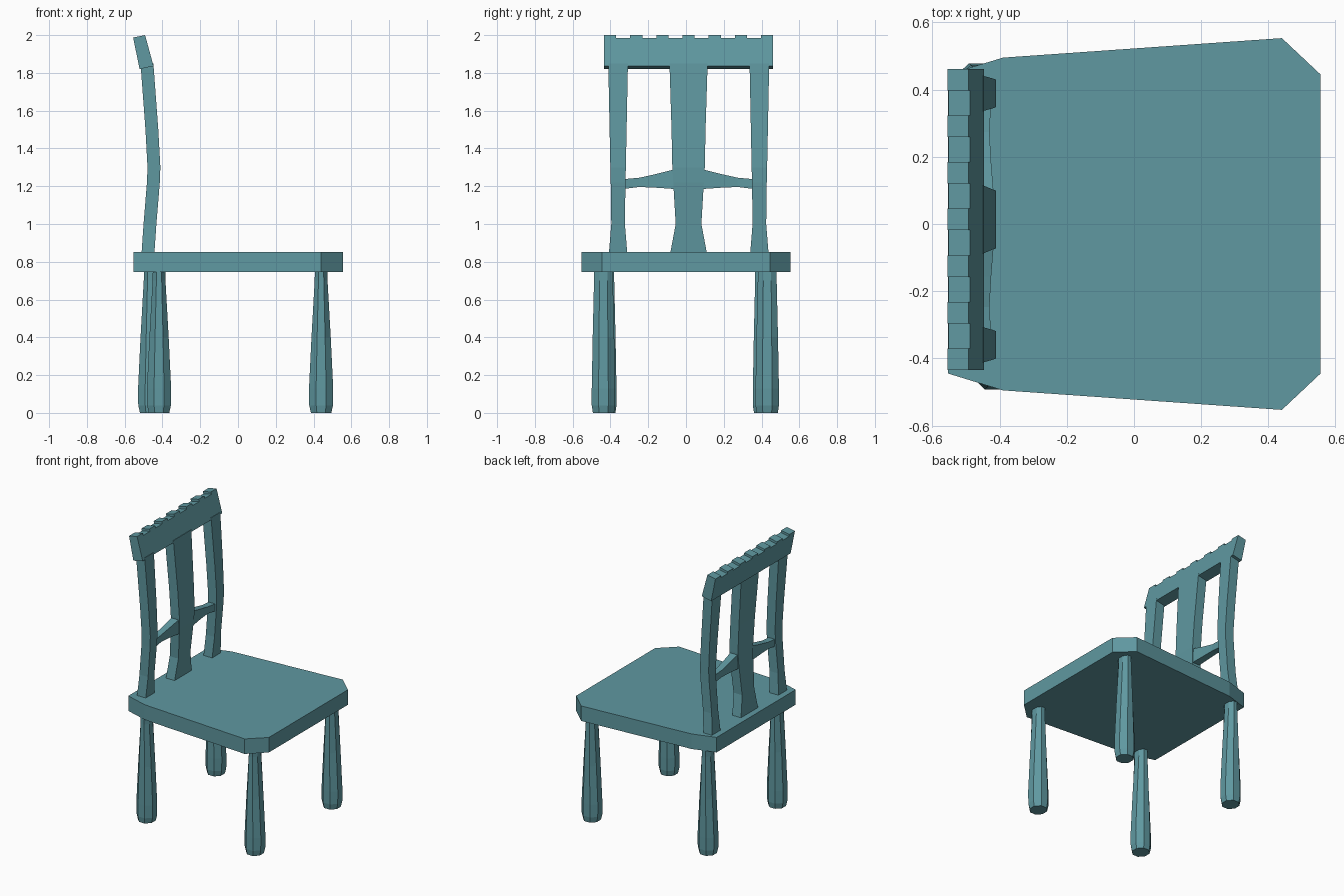
import bpy, bmesh
from math import cos, sin, pi

if "Cube" in bpy.data.objects:
    bpy.data.objects.remove(bpy.data.objects["Cube"])

# Teal paint for every part
teal = bpy.data.materials.new("teal")
teal.diffuse_color = (0.115, 0.315, 0.354, 1)
teal.use_nodes = True
teal.node_tree.nodes["Principled BSDF"].inputs["Base Color"].default_value = teal.diffuse_color


def make_object(name, bm):
    bmesh.ops.recalc_face_normals(bm, faces=bm.faces)
    mesh = bpy.data.meshes.new(name)
    bm.to_mesh(mesh)
    bm.free()
    mesh.materials.append(teal)
    obj = bpy.data.objects.new(name, mesh)
    bpy.context.collection.objects.link(obj)
    return obj


def loft(name, rings):
    """Skin a list of equal-length point rings and cap both ends."""
    bm = bmesh.new()
    rows = [[bm.verts.new(p) for p in ring] for ring in rings]
    for a, b in zip(rows, rows[1:]):
        n = len(a)
        for i in range(n):
            j = (i + 1) % n
            bm.faces.new((a[i], a[j], b[j], b[i]))
    bm.faces.new(rows[0])
    bm.faces.new(rows[-1])
    return make_object(name, bm)


def interp(table, z):
    for (z0, v0), (z1, v1) in zip(table, table[1:]):
        if z <= z1:
            return v0 + (v1 - v0) * (z - z0) / (z1 - z0)
    return table[-1][1]


# Seat: chamfered slab
half = [(-0.553, 0.445), (-0.39, 0.495), (0.44, 0.553), (0.555, 0.445)]
outline = half + [(x, -y) for x, y in reversed(half)]
loft("seat", [[(x, y, z) for x, y in outline] for z in (0.745, 0.852)])

# Legs: tapered octagons (z, x radius, y radius), slightly irregular placement
leg_profile = [(0, 0.054, 0.056), (0.04, 0.063, 0.062), (0.13, 0.064, 0.062),
               (0.4, 0.051, 0.057), (0.7, 0.034, 0.05), (0.76, 0.033, 0.05)]
legs = {"front_leg_right": (0.44, -0.437), "front_leg_left": (0.44, 0.43),
        "back_leg_right": (-0.418, -0.43), "back_leg_left": (-0.465, 0.416)}
for name, (cx, cy) in legs.items():
    rings = []
    for z, rx, ry in leg_profile:
        k = 1 / cos(pi / 8)
        angles = [(i + 0.5) * pi / 4 for i in range(8)]
        rings.append([(cx + k * rx * cos(a), cy + k * ry * sin(a), z)
                      for a in angles])
    loft(name, rings)

# Backrest uprights and centre splat follow one bent side curve
MID = 0.0135
back_curve = [(0.84, -0.511), (1.0, -0.5), (1.22, -0.482), (1.3, -0.479),
              (1.5, -0.49), (1.85, -0.516)]
THICK = 0.068


def slat(name, cy, widths):
    rings = []
    for z, w in widths:
        x = interp(back_curve, z)
        rings.append([(x, cy - w, z), (x + THICK, cy - w, z),
                      (x + THICK, cy + w, z), (x, cy + w, z)])
    loft(name, rings)


post = [(0.84, 0.049), (1.0, 0.036), (1.22, 0.039), (1.3, 0.041),
        (1.5, 0.045), (1.85, 0.052)]
slat("back_post_right", MID - 0.373, post)
slat("back_post_left", MID + 0.375, post)
slat("back_splat", MID, [(0.84, 0.098), (1.0, 0.068), (1.22, 0.081),
                         (1.3, 0.086), (1.5, 0.09), (1.85, 0.101)])

# Crossbars: flare towards the splat (offset, z low, z high, front x)
bar = [(0.35, 1.185, 1.237, -0.425), (0.26, 1.196, 1.245, -0.43),
       (0.17, 1.192, 1.265, -0.425), (0.07, 1.185, 1.29, -0.417)]
for side, name in ((-1, "crossbar_right"), (1, "crossbar_left")):
    loft(name, [[(-0.475, MID + side * d, lo), (xf, MID + side * d, lo),
                 (xf, MID + side * d, hi), (-0.475, MID + side * d, hi)]
                for d, lo, hi, xf in bar])

# Top rail: tilted plank with a notched upper edge
y0, pitch, tooth, notch = -0.434, 0.1385, 0.064, 0.905
y_end = y0 + 6 * pitch + tooth
skyline = [(y_end, 0), (y0, 0)]
for i in range(7):
    a = y0 + i * pitch
    skyline += [(a, 1), (a + tooth, 1)]
    if i < 6:
        skyline += [(a + tooth, notch), (a + pitch, notch)]


def rail_side(x0, z0, x1, z1):
    return [(x0 + (x1 - x0) * t, y, z0 + (z1 - z0) * t) for y, t in skyline]


loft("top_rail", [rail_side(-0.521, 1.82, -0.555, 1.987),
                  rail_side(-0.447, 1.836, -0.492, 2.0)])
